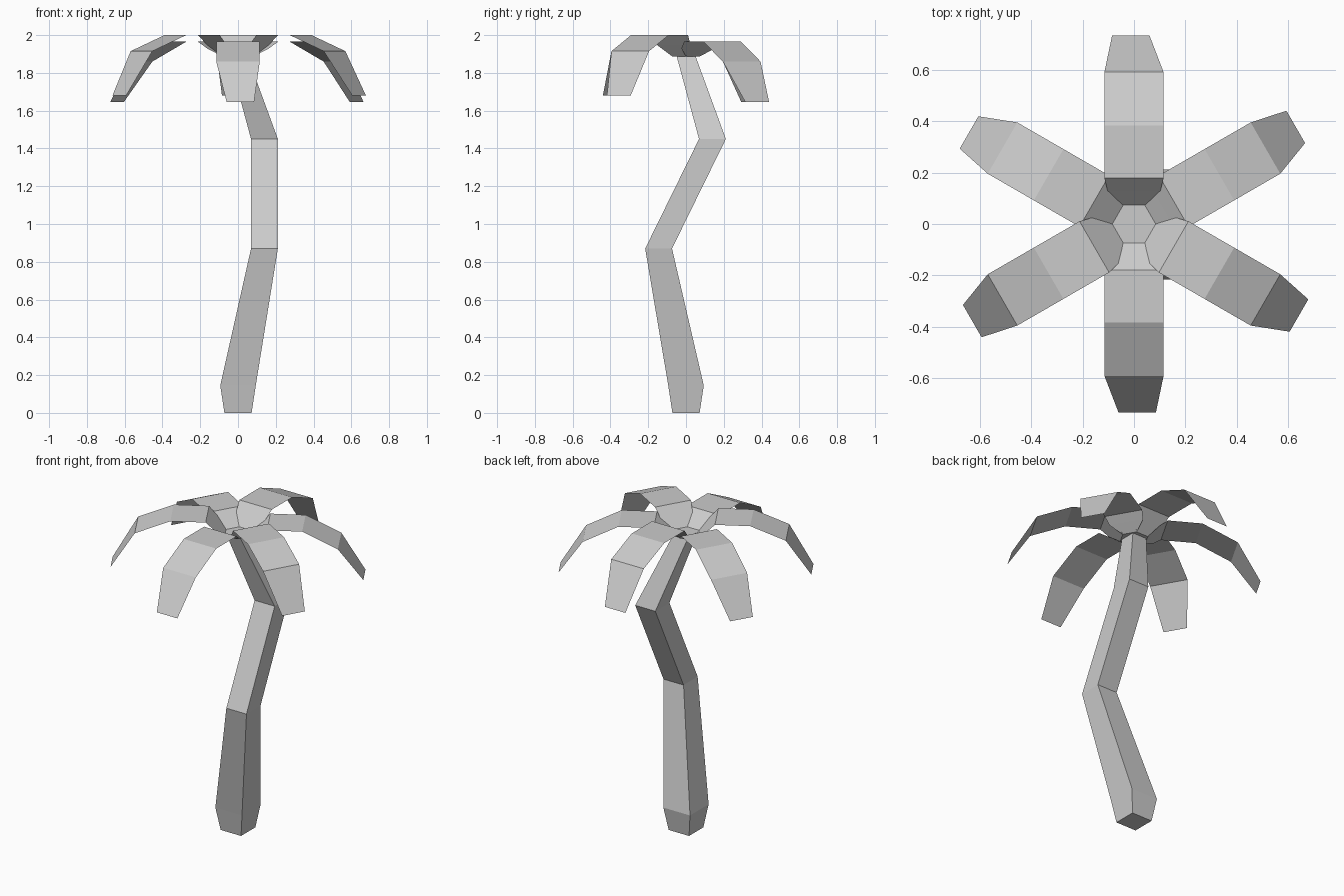
import bpy, bmesh, math
from mathutils import Matrix

if "Cube" in bpy.data.objects:
    bpy.data.objects.remove(bpy.data.objects["Cube"])

def finish(bm, name):
    me = bpy.data.meshes.new(name)
    bm.to_mesh(me)
    bm.free()
    ob = bpy.data.objects.new(name, me)
    bpy.context.collection.objects.link(ob)
    return ob

# trunk: square sections (x, y, z, half width) skinned together
sections = [(0, 0, 0, .072), (0, 0, .145, .094), (.14, -.145, .87, .071),
            (.14, .14, 1.45, .071), (0, 0, 1.89, .05)]
bm = bmesh.new()
rings = [[bm.verts.new((x + sx * h, y + sy * h, z))
          for sx, sy in ((-1, -1), (1, -1), (1, 1), (-1, 1))]
         for x, y, z, h in sections]
for a, b in zip(rings, rings[1:]):
    for i in range(4):
        j = (i + 1) % 4
        bm.faces.new((a[i], a[j], b[j], b[i]))
bm.faces.new(rings[0][::-1])
bm.faces.new(rings[-1])
finish(bm, "trunk")

# crown hub: flat hexagon on top of the trunk
HUB_Z, HUB_R = 1.888, .085
bm = bmesh.new()
bm.faces.new([bm.verts.new((HUB_R * math.cos(i * math.pi / 3),
                            HUB_R * math.sin(i * math.pi / 3), HUB_Z))
              for i in range(6)])
finish(bm, "crown_hub")

# fronds: thin folded strips, alternately high and low
# rows are (distance out, height, side min, side max)
def frond(name, angle, top, bend, tip):
    rows = [(.073, HUB_Z, -.043, .043),
            (.13, HUB_Z + (top - HUB_Z) * .54, -.103, .103),
            (.178, top, -.115, .115),
            (.383, top, -.115, .115),
            (.59, bend, -.115, .115),
            (.733, tip, -.06, .085)]
    bm = bmesh.new()
    pairs = [[bm.verts.new((r, t, z)) for t in (lo, hi)] for r, z, lo, hi in rows]
    for a, b in zip(pairs, pairs[1:]):
        bm.faces.new((a[0], b[0], b[1], a[1]))
    bm.transform(Matrix.Rotation(angle, 4, 'Z'))
    finish(bm, name)

for i in range(6):
    heights = (2.0, 1.915, 1.68) if i % 2 else (1.965, 1.86, 1.645)
    frond(f"frond_{i + 1}", math.radians(-90 + 60 * i), *heights)
